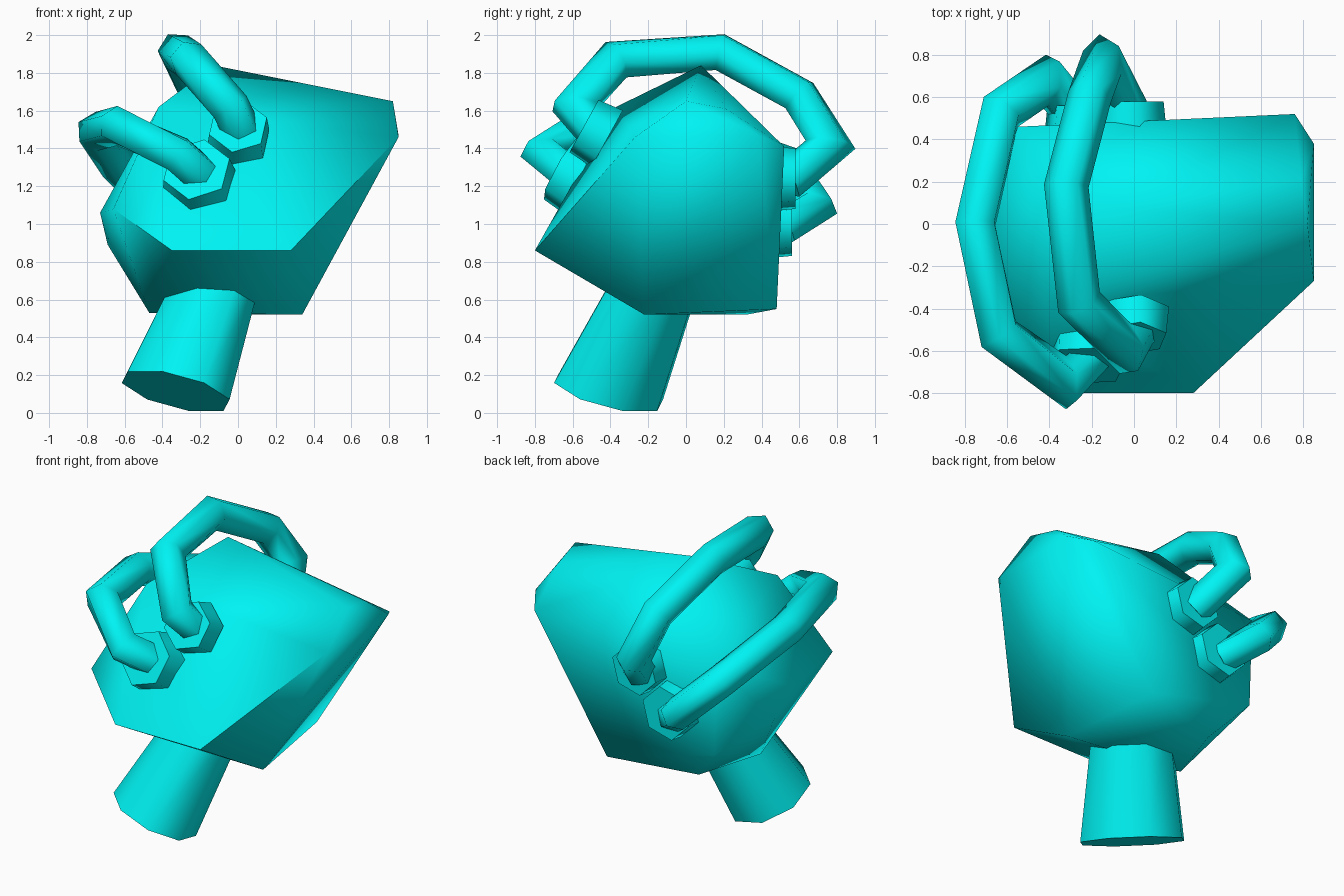
import bpy, bmesh, math
from mathutils import Vector

if "Cube" in bpy.data.objects:
    bpy.data.objects.remove(bpy.data.objects["Cube"])

mat = bpy.data.materials.new("cyan")
mat.diffuse_color = (0.0, 0.9, 0.9, 1)
mat.use_nodes = True
mat.node_tree.nodes["Principled BSDF"].inputs["Base Color"].default_value = mat.diffuse_color


def finish(bm, name, angle):
    bmesh.ops.recalc_face_normals(bm, faces=bm.faces)
    me = bpy.data.meshes.new(name)
    bm.to_mesh(me)
    bm.free()
    me.materials.append(mat)
    ob = bpy.data.objects.new(name, me)
    bpy.context.collection.objects.link(ob)
    bpy.ops.object.select_all(action='DESELECT')
    ob.select_set(True)
    bpy.context.view_layer.objects.active = ob
    bpy.ops.object.shade_smooth_by_angle(angle=math.radians(angle))
    return ob


def sweep(name, points, radii, sides, angle=75, start_normal=None, squash=None):
    """Polygonal tube through the points, mitred at the bends."""
    pts = [Vector(p) for p in points]
    bm = bmesh.new()
    rings = []
    t0 = (pts[1] - pts[0]).normalized()
    u = t0.orthogonal().normalized()
    for i, p in enumerate(pts):
        a = (p - pts[i - 1]).normalized() if i else t0
        b = (pts[i + 1] - p).normalized() if i < len(pts) - 1 else a
        t = (a + b).normalized()
        if i == 0 and start_normal:
            t = Vector(start_normal).normalized()
        # carry the frame along the incoming segment, then shear it to the mitre plane
        u = (u - a * u.dot(a)).normalized()
        v = a.cross(u)
        ring = []
        for k in range(sides):
            ang = 2 * math.pi * (k + 0.5) / sides
            o = (u * math.cos(ang) + v * math.sin(ang)) * radii[i]
            if squash:  # oval section: (direction, factor)
                d = Vector(squash[0])
                d = (d - a * d.dot(a)).normalized()
                o -= d * o.dot(d) * (1 - squash[1])
            o -= a * (o.dot(t) / a.dot(t))
            ring.append(bm.verts.new(p + o))
        rings.append(ring)
    for r, s in zip(rings, rings[1:]):
        for k in range(sides):
            j = (k + 1) % sides
            bm.faces.new((r[k], r[j], s[j], s[k]))
    bm.faces.new(rings[0])
    bm.faces.new(rings[-1])
    return finish(bm, name, angle)


# faceted body: convex block with a sloping front and a flat back
corners = [
    (-.13, .08, 1.84), (.82, 0, 1.65), (.79, .21, 1.61),        # top ridge
    (.85, .38, 1.47), (.76, .52, 1.41), (.85, -.27, 1.46),      # right rim
    (-.42, -.37, 1.62), (-.55, .46, 1.36),                      # left rim
    (-.66, -.61, 1.08), (-.73, -.10, 1.06), (-.69, .05, .89),   # left side
    (-.35, -.80, .86), (.28, -.80, .86),                        # front low edge
    (.34, -.22, .52), (.25, .48, .55), (-.32, .32, .52),        # underside
    (-.47, -.12, .53), (-.53, .46, .76),
]
bm = bmesh.new()
for c in corners:
    bm.verts.new(c)
bmesh.ops.convex_hull(bm, input=bm.verts)
finish(bm, "body", 75)

# leaning oval neck below the body
sweep("neck", [(-.33, -.41, .115), (-.09, -.13, .75)], [.335, .25], 8,
      start_normal=(.32, .32, 1), squash=((1, 1, 0), .82))

# two strap handles arching from front to back on the left
sweep("upper_handle", [(.03, -.46, 1.47), (-.04, -.59, 1.62), (-.26, -.37, 1.87),
                       (-.32, .18, 1.91), (-.21, .60, 1.68), (-.15, .765, 1.42),
                       (-.03, .53, 1.22)], [.104] * 7, 6)
sweep("lower_handle", [(-.16, -.58, 1.23), (-.32, -.75, 1.37), (-.64, -.52, 1.52),
                       (-.75, 0, 1.49), (-.63, .53, 1.31), (-.41, .68, 1.09),
                       (-.26, .50, .97)], [.104] * 7, 6)

# blocky mounts where the handles meet the body
mounts = {
    "upper_front_mount": ((0, -.47, 1.48), (0, -.87, .48), .175),
    "lower_front_mount": ((-.21, -.60, 1.25), (-.12, -.86, .48), .20),
    "upper_back_mount": ((-.02, .50, 1.24), (0, 1, 0), .18),
    "lower_back_mount": ((-.24, .48, 1.00), (0, 1, 0), .19),
}
for name, (c, n, r) in mounts.items():
    c, n = Vector(c), Vector(n).normalized()
    sweep(name, [c - n * .06, c + n * .08], [r, r * .92], 6)
